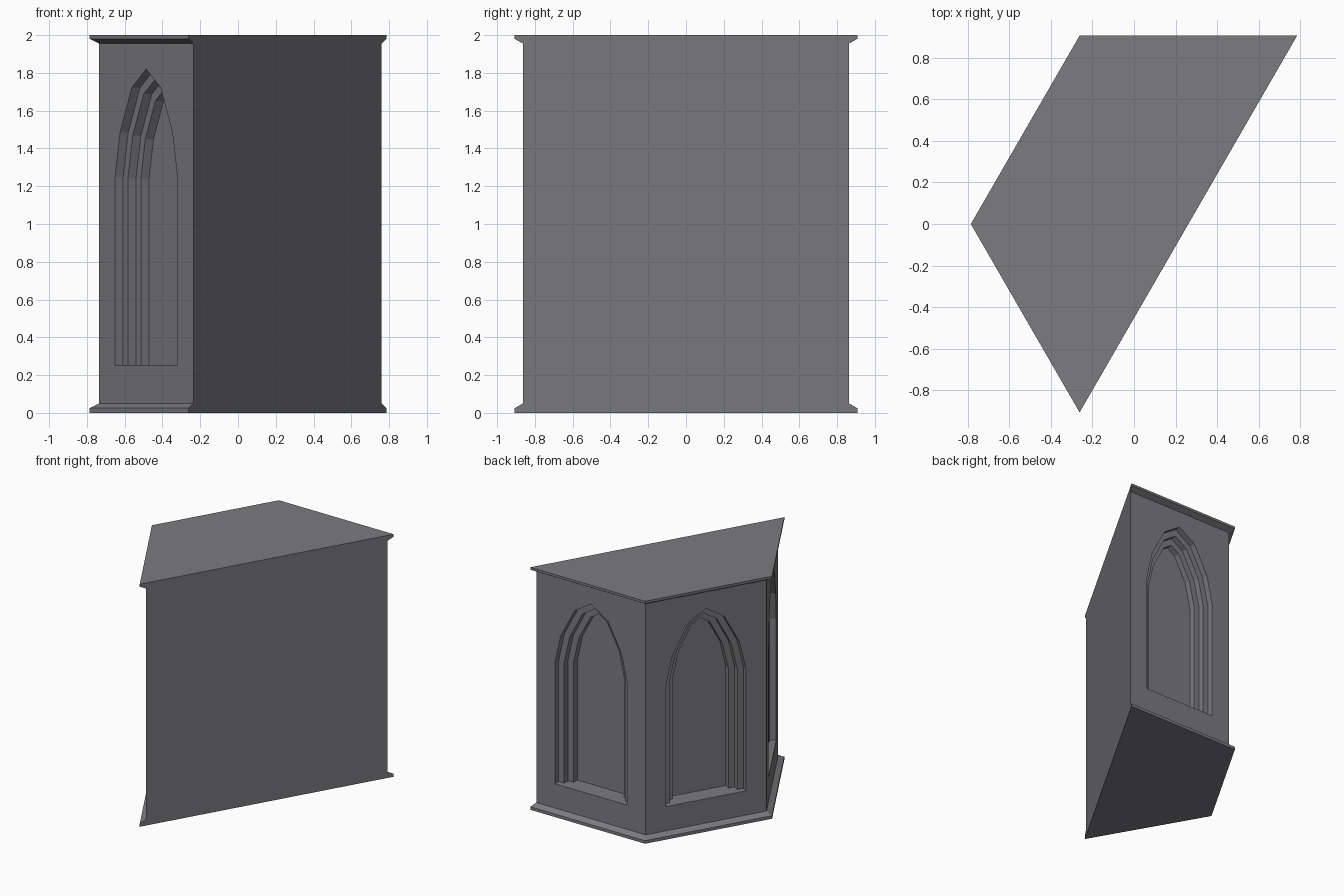
import bpy, bmesh, math
from mathutils import Vector

if "Cube" in bpy.data.objects:
    bpy.data.objects.remove(bpy.data.objects["Cube"])

R_TRIM, R_WALL, H = 1.047, 0.997, 2.0
CX = R_TRIM / 4                      # centre of the hexagon on x
Z0, Z1, SILL = 0.05, 1.955, 0.25
STEP = 0.05

stone = bpy.data.materials.new("grey stone")
stone.diffuse_color = (0.2, 0.2, 0.215, 1)
stone.use_nodes = True
stone.node_tree.nodes["Principled BSDF"].inputs["Base Color"].default_value = stone.diffuse_color

bm = bmesh.new()


def face(points):
    bm.faces.new([bm.verts.new(p) for p in points])


def corner(r, i, z):
    a = math.radians(60 + 60 * i)
    return Vector((CX + r * math.cos(a), r * math.sin(a), z))


# half of a pointed arch: sill to apex
ARCH = [(0.33, SILL), (0.33, 1.25), (0.277, 1.485), (0.152, 1.722), (0, 1.82)]


def inset_arch(d):
    """Mitred inward offset of the half arch; the sill stays level."""
    ext = ARCH + [(-ARCH[-2][0], ARCH[-2][1])]
    out = [(ARCH[0][0] - d, SILL)]
    for p, q, s in zip(ext, ext[1:], ext[2:]):
        p, q, s = Vector(p), Vector(q), Vector(s)
        e1, e2 = (q - p).normalized(), (s - q).normalized()
        n1, n2 = Vector((-e1.y, e1.x)), Vector((-e2.y, e2.x))
        m = (n1 + n2).normalized()
        v = q + m * (d / m.dot(n1))
        out.append((v.x, v.y))
    return out


def outline(d):
    half = inset_arch(d)
    return half + [(-u, z) for u, z in reversed(half[:-1])]


def wall(i):
    """One hexagon side with a three-step arched recess."""
    a, b = corner(R_WALL, i, 0), corner(R_WALL, i + 1, 0)
    mid, t = (a + b) / 2, (b - a).normalized()
    inward = (Vector((CX, 0, 0)) - mid).normalized()
    hw = (b - a).length / 2

    def P(u, z, depth=0):
        return mid + t * u + inward * depth + Vector((0, 0, z))

    # flat frame around the arch, in two halves
    for s in (1, -1):
        face([P(s * u, z) for u, z in
              [(0, Z0), (0, SILL)] + inset_arch(0) + [(0, Z1), (hw, Z1), (hw, Z0)]])
    # stepped reveals and treads
    side_r, side_l = [], []
    for k in range(3):
        o, d0, d1 = outline(k * STEP), k * STEP, (k + 1) * STEP
        for p, q in zip(o, o[1:]):
            face([P(*p, d0), P(*q, d0), P(*q, d1), P(*p, d1)])
        side_r += [P(*o[0], d0), P(*o[0], d1)]
        side_l += [P(*o[-1], d0), P(*o[-1], d1)]
        if k < 2:
            n = outline(d1)
            for j in range(len(o) - 1):
                face([P(*v, d1) for v in (o[j], o[j + 1], n[j + 1], n[j])])
        else:
            face([P(*v, d1) for v in o])          # recessed back panel
    face(side_r + side_l[::-1])                   # sill


# mouldings at foot and top, and the walls between
PROFILE = [(R_TRIM, 0), (R_TRIM, 0.025), (R_WALL, Z0),
           (R_WALL, Z1), (R_TRIM, 1.98), (R_TRIM, H)]
for i in range(3):
    wall(i)
    for k in (0, 1, 3, 4):
        (r0, z0), (r1, z1) = PROFILE[k:k + 2]
        face([corner(r0, i, z0), corner(r0, i + 1, z0),
              corner(r1, i + 1, z1), corner(r1, i, z1)])

# top, underside and flat cut side
for z in (0, H):
    face([corner(R_TRIM, i, z) for i in range(4)])
face([corner(r, 0, z) for r, z in PROFILE] +
     [corner(r, 3, z) for r, z in reversed(PROFILE)])

bmesh.ops.remove_doubles(bm, verts=bm.verts, dist=1e-4)
bmesh.ops.recalc_face_normals(bm, faces=bm.faces)

mesh = bpy.data.meshes.new("half_hexagon_pedestal")
bm.to_mesh(mesh)
bm.free()
mesh.materials.append(stone)
obj = bpy.data.objects.new("half_hexagon_pedestal", mesh)
bpy.context.collection.objects.link(obj)
